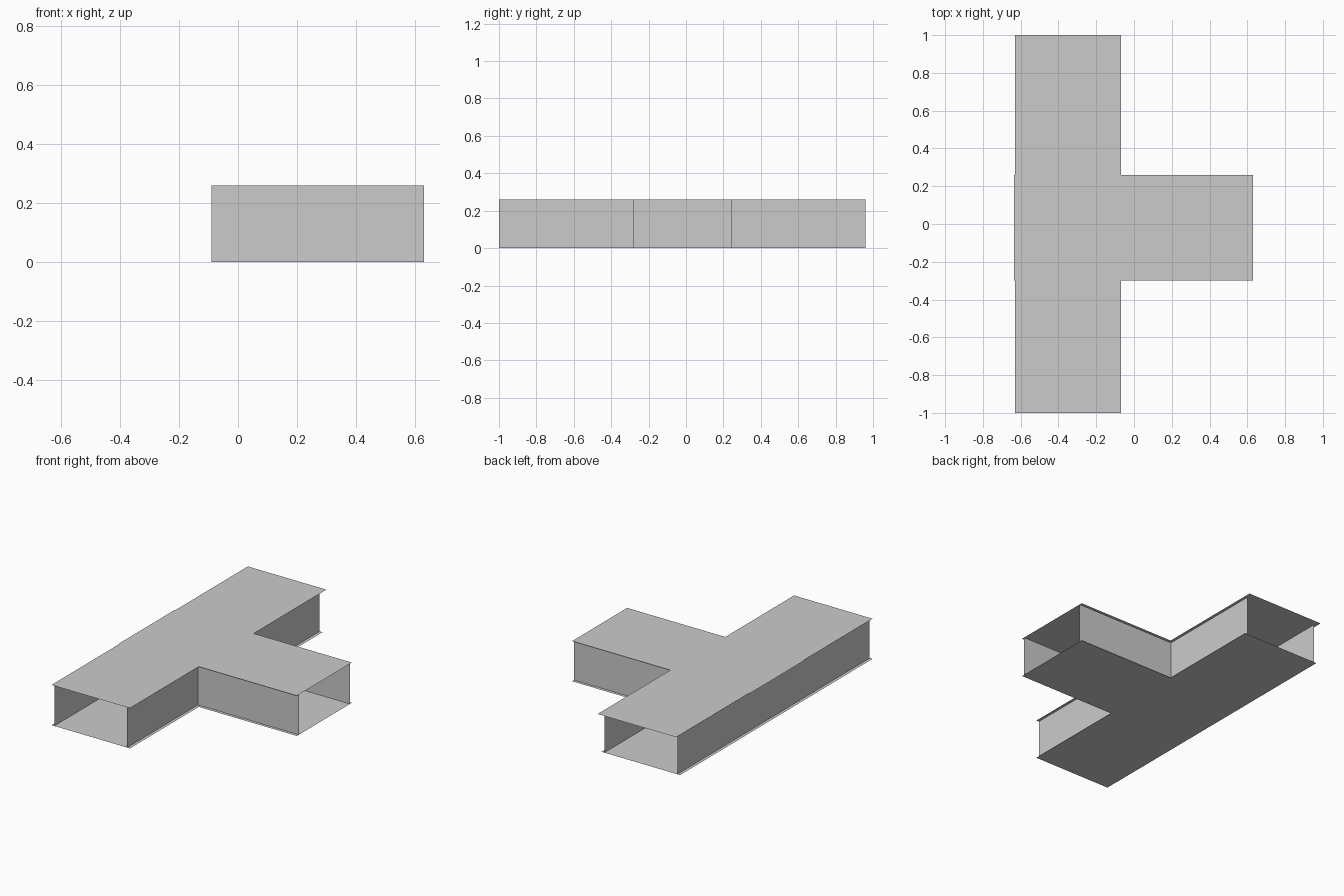
import bpy

if "Cube" in bpy.data.objects:
    bpy.data.objects.remove(bpy.data.objects["Cube"])

H = 0.259                      # ceiling height
X0, X1, X2 = -0.63, -0.07, 0.63  # main run left, main run right, branch end
B0, B1 = -0.30, 0.26           # branch width in y
INSET = 0.02                   # walls sit inside the plate edges
WALL_END = 0.96                # floor and walls stop short of the ceiling


def sheet(name, verts, faces):
    mesh = bpy.data.meshes.new(name)
    mesh.from_pydata(verts, [], faces)
    obj = bpy.data.objects.new(name, mesh)
    bpy.context.collection.objects.link(obj)
    return obj


def plate(name, z, y_end, notch, up):
    """T-shaped sheet; notch pushes the junction slightly past the back edge."""
    outline = [(X0, -1), (X1, -1), (X1, B0), (X2, B0), (X2, B1), (X1, B1),
               (X1, y_end), (X0, y_end)]
    if notch:
        outline += [(X0, B1), (X0 - notch, B1), (X0 - notch, B0), (X0, B0)]
    if not up:
        outline.reverse()
    sheet(name, [(x, y, z) for x, y in outline], [range(len(outline))])


def wall(name, path):
    """Vertical sheet following a plan path."""
    n = len(path)
    verts = [(x, y, z) for z in (0, H) for x, y in path]
    sheet(name, verts, [(i, i + 1, n + i + 1, n + i) for i in range(n - 1)])


# Floor and ceiling
plate("floor", 0, WALL_END, 0, False)
plate("ceiling", H, 1, 0.005, True)

# Long back wall and the two L-shaped corner walls
xi = X1 - INSET
wall("long_wall", [(X0 + INSET, WALL_END), (X0 + INSET, -1)])
wall("front_corner_wall", [(xi, -1), (xi, B0 + INSET), (X2, B0 + INSET)])
wall("back_corner_wall", [(X2, B1 - INSET), (xi, B1 - INSET), (xi, WALL_END)])
